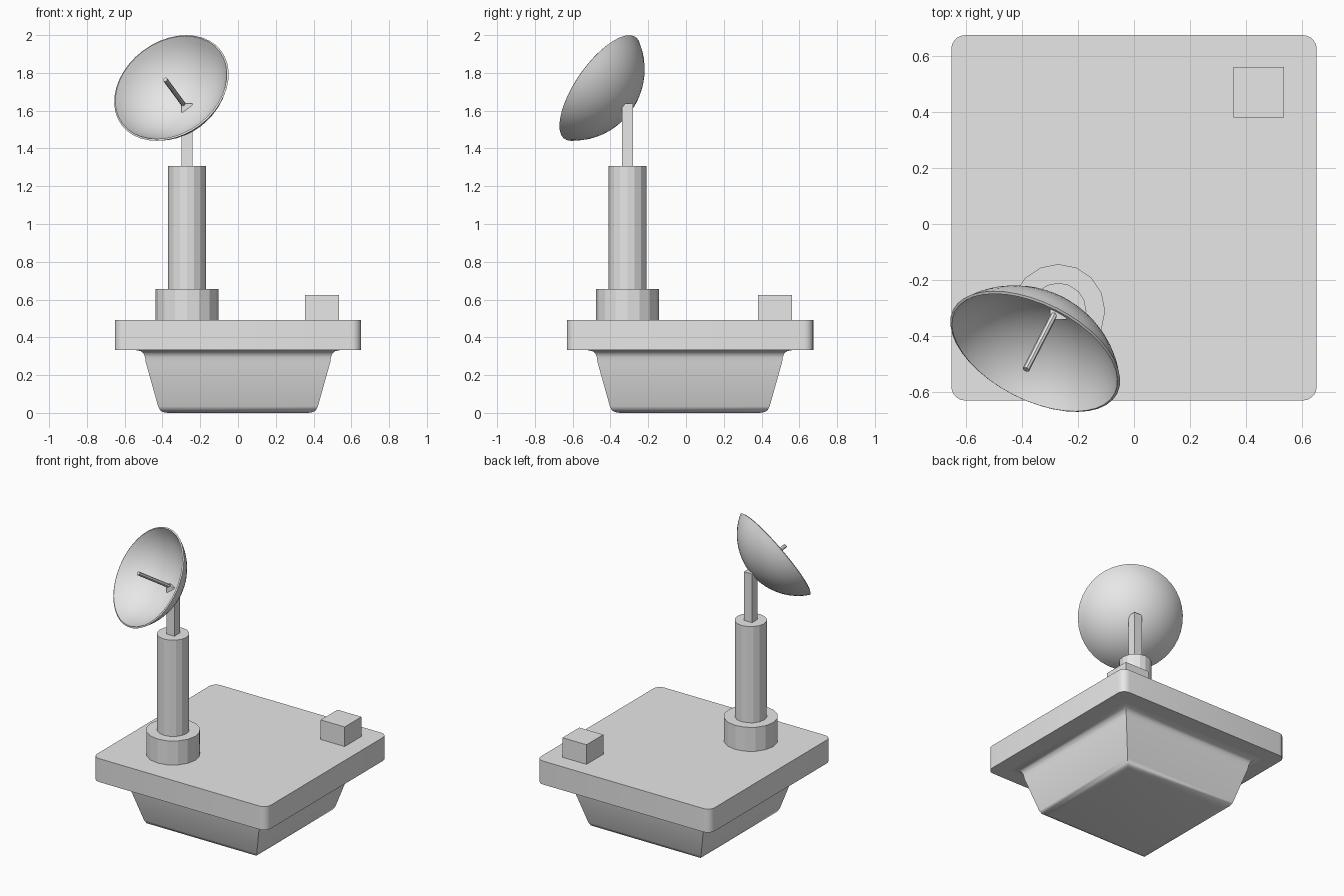
import bpy, bmesh, math
from mathutils import Vector

if "Cube" in bpy.data.objects:
    bpy.data.objects.remove(bpy.data.objects["Cube"])

grey = bpy.data.materials.new("plain grey")
grey.diffuse_color = (0.8, 0.8, 0.8, 1)
grey.use_nodes = True
grey.node_tree.nodes["Principled BSDF"].inputs["Base Color"].default_value = grey.diffuse_color


def finish(obj, name, angle=None):
    obj.name = name
    obj.data.materials.append(grey)
    if angle:
        bpy.ops.object.select_all(action='DESELECT')
        obj.select_set(True)
        bpy.context.view_layer.objects.active = obj
        bpy.ops.object.shade_smooth_by_angle(angle=math.radians(angle))
    return obj


def box(name, x, y, z):
    """Box from three (low, high) ranges."""
    bpy.ops.mesh.primitive_cube_add(size=1, location=[sum(r) / 2 for r in (x, y, z)])
    obj = bpy.context.object
    for v in obj.data.vertices:
        v.co = [c * (r[1] - r[0]) for c, r in zip(v.co, (x, y, z))]
    return finish(obj, name)


def cylinder(name, radius, start, end, sides):
    start, end = Vector(start), Vector(end)
    axis = end - start
    bpy.ops.mesh.primitive_cylinder_add(
        vertices=sides, radius=radius, depth=axis.length, location=(start + end) / 2,
        rotation=axis.to_track_quat('Z', 'Y').to_euler())
    return finish(bpy.context.object, name)


def loft(name, profile, sides, turn, angle, caps=False):
    """Stack rings of (radius, height) around z; a zero radius makes a pole."""
    bm = bmesh.new()
    rings = []
    for r, z in profile:
        n = 1 if r == 0 else sides
        rings.append([bm.verts.new((r * math.cos(turn + math.tau * i / sides),
                                    r * math.sin(turn + math.tau * i / sides), z))
                      for i in range(n)])
    for a, b in zip(rings, rings[1:]):
        for i in range(sides):
            j = (i + 1) % sides
            quad = [a[i % len(a)], a[j % len(a)], b[j % len(b)], b[i % len(b)]]
            bm.faces.new(list(dict.fromkeys(quad)))
    if caps:
        bm.faces.new(rings[0][::-1])
        bm.faces.new(rings[-1])
    bmesh.ops.recalc_face_normals(bm, faces=bm.faces)
    mesh = bpy.data.meshes.new(name)
    bm.to_mesh(mesh)
    bm.free()
    obj = bpy.data.objects.new(name, mesh)
    bpy.context.collection.objects.link(obj)
    return finish(obj, name, angle)


# Tapered square foot with a rounded bottom and a flared top
half_widths = [(0.37, 0), (0.395, 0.004), (0.412, 0.013), (0.423, 0.035), (0.489, 0.27),
               (0.492, 0.295), (0.5, 0.315), (0.515, 0.327), (0.545, 0.333)]
foot = loft("base_foot", [(w * math.sqrt(2), z) for w, z in half_widths],
            4, math.pi / 4, 40, caps=True)
foot.location.y = 0.02

# Platform with rounded vertical corners
platform = box("platform", (-0.652, 0.652), (-0.63, 0.674), (0.333, 0.492))
bm = bmesh.new()
bm.from_mesh(platform.data)
corners = [e for e in bm.edges if abs(e.verts[0].co.z - e.verts[1].co.z) > 0.1]
bmesh.ops.bevel(bm, geom=corners, offset=0.05, segments=5, profile=0.5, affect='EDGES')
bm.to_mesh(platform.data)
bm.free()
finish(platform, "platform", 40)

# Small box at the back corner
box("equipment_box", (0.355, 0.535), (0.38, 0.56), (0.49, 0.625))

# Mast: collar, post and square rod
MX, MY = -0.27, -0.31
cylinder("mast_collar", 0.167, (MX, MY, 0.49), (MX, MY, 0.655), 16)
cylinder("mast_post", 0.1, (MX, MY, 0.65), (MX, MY, 1.308), 16)
box("mast_rod", (MX - 0.03, MX + 0.03), (MY - 0.03, MY + 0.03), (1.3, 1.638))

# Dish: thin spherical bowl, outer skin from pole to rim and inner skin back
aim = Vector((-0.39, -0.76, 0.53)).normalized()
rim_centre = Vector((-0.3525, -0.455, 1.72))
RIM, DEPTH, WALL, STEPS = 0.329, 0.19, 0.01, 10
ball = (RIM ** 2 + DEPTH ** 2) / (2 * DEPTH)
edge = math.asin(RIM / ball)


def arc(r):
    return [(r * math.sin(edge * i / STEPS), ball - DEPTH - r * math.cos(edge * i / STEPS))
            for i in range(STEPS + 1)]


dish = loft("dish", arc(ball) + arc(ball - WALL)[::-1], 40, 0, 35)
dish.rotation_euler = aim.to_track_quat('Z', 'Y').to_euler()
dish.location = rim_centre

# Feed rod along the dish axis
cylinder("feed_rod", 0.0125, rim_centre - aim * (DEPTH - 0.005), rim_centre + aim * 0.085, 8)
